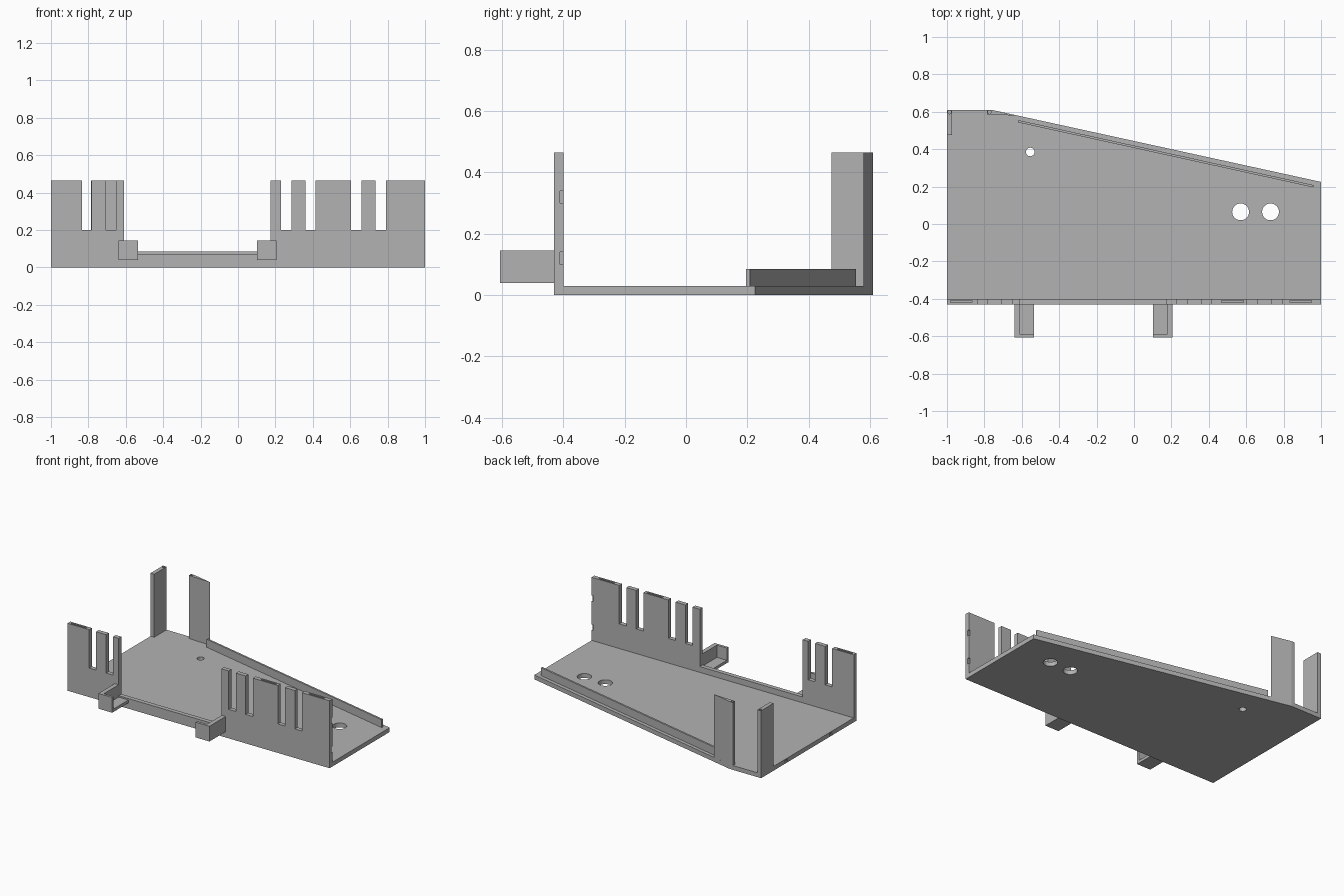
import bpy
import bmesh
from mathutils import Matrix, Vector

default = bpy.data.objects.get("Cube")
if default:
    bpy.data.objects.remove(default, do_unlink=True)

grey = bpy.data.materials.new("plain grey")
grey.use_nodes = True
colour = (0.45, 0.45, 0.45, 1)
grey.diffuse_color = colour
grey.node_tree.nodes["Principled BSDF"].inputs["Base Color"].default_value = colour

BACK, FRONT, INNER = 0.61, -0.43, -0.4
FLOOR, TOP = 0.03, 0.465


def make(name, bm):
    bmesh.ops.recalc_face_normals(bm, faces=bm.faces)
    mesh = bpy.data.meshes.new(name)
    bm.to_mesh(mesh)
    bm.free()
    mesh.materials.append(grey)
    ob = bpy.data.objects.new(name, mesh)
    bpy.context.collection.objects.link(ob)
    return ob


def prism(name, points, low, high, axis="z"):
    """Extrude an outline along z, or an x-z outline along y."""
    bm = bmesh.new()
    if axis == "z":
        verts = [bm.verts.new((u, v, low)) for u, v in points]
        push = Vector((0, 0, high - low))
    else:
        verts = [bm.verts.new((u, low, v)) for u, v in points]
        push = Vector((0, high - low, 0))
    face = bm.faces.new(verts)
    result = bmesh.ops.extrude_face_region(bm, geom=[face])
    moved = [g for g in result["geom"] if isinstance(g, bmesh.types.BMVert)]
    bmesh.ops.translate(bm, verts=moved, vec=push)
    return make(name, bm)


def box(name, x0, x1, y0, y1, z0, z1):
    return prism(name, [(x0, y0), (x1, y0), (x1, y1), (x0, y1)], z0, z1)


def rod(name, x, y, z, radius, depth):
    bm = bmesh.new()
    bmesh.ops.create_cone(bm, cap_ends=True, segments=32, radius1=radius, radius2=radius,
                          depth=depth, matrix=Matrix.Translation((x, y, z)))
    return make(name, bm)


def cut(target, cutters):
    for cutter in cutters:
        cutter.hide_render = True
        mod = target.modifiers.new("cut", "BOOLEAN")
        mod.operation = "DIFFERENCE"
        mod.solver = "EXACT"
        mod.object = cutter
        bpy.context.view_layer.objects.active = target
        bpy.ops.object.modifier_apply(modifier=mod.name)
        bpy.data.objects.remove(cutter, do_unlink=True)


# Floor plate with a slanted back edge, round holes and two edge notches
floor = prism("floor_plate", [(-1, INNER), (1, INNER), (1, 0.225), (-0.76, BACK), (-1, BACK)],
              0, FLOOR)
holes = [(0.57, 0.065, 0.045), (0.73, 0.065, 0.045), (-0.555, 0.385, 0.023)]
cutters = [rod("hole_cutter", x, y, 0, r, 0.2) for x, y, r in holes]
cutters += [box("notch_cutter", -1.1, -0.992, y - 0.012, y + 0.012, 0.008, 0.022)
            for y in (0.335, -0.15)]
cut(floor, cutters)

# Front wall: upright teeth with slots between, and a low middle
SLOT = 0.2
left_teeth = [(-1, -0.835), (-0.782, -0.705), (-0.652, -0.61)]
right_teeth = [(0.175, 0.23), (0.285, 0.36), (0.415, 0.605), (0.66, 0.735), (0.79, 1)]


def teeth_outline(teeth):
    outline = []
    for a, b in teeth:
        outline += [(a, SLOT), (a, TOP), (b, TOP), (b, SLOT)]
    return outline


outline = [(-1, 0)] + teeth_outline(left_teeth)[1:-1] + [(-0.61, 0.07), (0.175, 0.07)]
outline += teeth_outline(right_teeth)[1:-1] + [(1, 0)]
wall = prism("front_wall", outline, FRONT, INNER, "y")
cutters = [box("slit_cutter", a, b, -0.421, -0.409, TOP - 0.05, TOP + 0.1)
           for a, b in ((-0.98, -0.865), (0.468, 0.585), (0.835, 0.95))]
cutters += [box("notch_cutter", 0.988, 1.1, -0.411, -0.3, z - 0.02, z + 0.02)
            for z in (0.12, 0.32)]
cut(wall, cutters)

# Two open trays on the front: outer side, end plate and bottom
for label, outer, inward in (("right", -0.64, 1), ("left", 0.207, -1)):
    def span(width):
        return sorted((outer, outer + inward * width))
    box(label + "_bracket_side", *span(0.03), -0.59, FRONT, 0.06, 0.145)
    box(label + "_bracket_end", *span(0.105), -0.607, -0.59, 0.04, 0.145)
    box(label + "_bracket_bottom", *span(0.105), -0.59, FRONT, 0.04, 0.06)

# Rail running along the slanted back edge
prism("back_rail", [(-0.62, 0.543), (0.958, 0.196), (0.961, 0.208), (-0.617, 0.555)],
      FLOOR, 0.085)

# Tall posts at the back with small holes in their tops
corner = box("corner_post", -1, -0.972, 0.475, BACK, FLOOR, TOP)
cut(corner, [rod("pin_cutter", -0.986, 0.598, TOP, 0.009, 0.08)])
panel = prism("back_post", [(-0.785, 0.585), (-0.63, 0.58), (-0.62, 0.579), (-0.76, BACK),
                            (-0.785, BACK)], FLOOR, TOP)
cut(panel, [rod("pin_cutter", -0.773, 0.598, TOP, 0.009, 0.08)])
